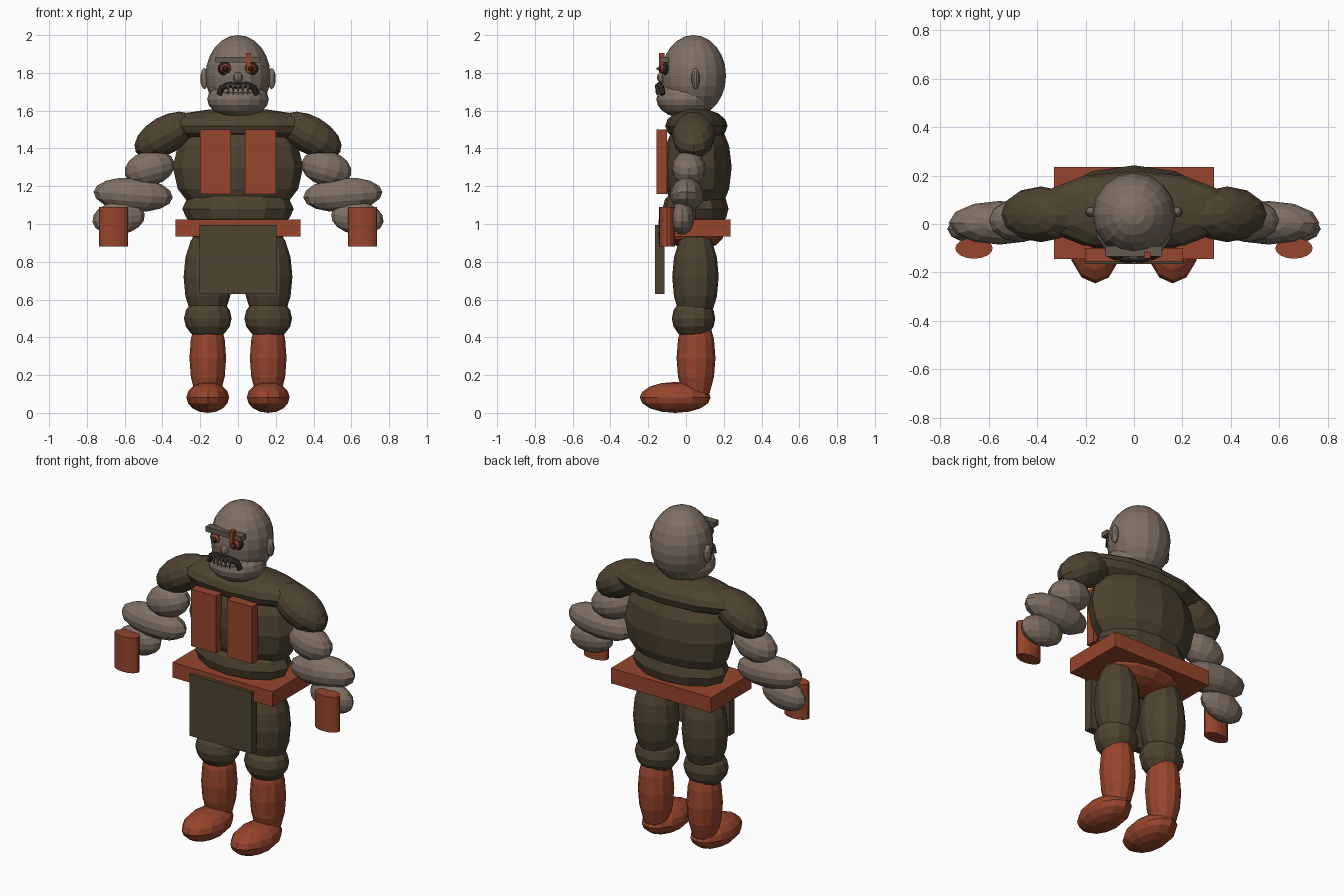
import bpy, math
from mathutils import Matrix, Vector

cube = bpy.data.objects.get("Cube")
if cube:
    bpy.data.objects.remove(cube, do_unlink=True)


def material(name, rgb):
    m = bpy.data.materials.new(name)
    m.use_nodes = True
    m.diffuse_color = (*rgb, 1)
    m.node_tree.nodes["Principled BSDF"].inputs["Base Color"].default_value = (*rgb, 1)
    return m


SKIN = material("grey brown skin", (0.21, 0.16, 0.125))
RED = material("rust red leather", (0.31, 0.06, 0.026))
OLIVE = material("dark olive cloth", (0.076, 0.056, 0.03))
BROW = material("dull brow", (0.13, 0.1, 0.075))
DARK = material("dark hair", (0.02, 0.017, 0.016))


def finish(name, mat):
    ob = bpy.context.object
    ob.name = name
    ob.data.materials.append(mat)
    return ob


def place(ob, centre, size, tilt):
    ob.data.transform(Matrix.Translation(centre) @ Matrix.Rotation(math.radians(tilt), 4, "Y")
                      @ Matrix.Diagonal((*size, 1)))


def ball(name, mat, centre, radii, tilt=0, seg=12, rings=8):
    bpy.ops.mesh.primitive_uv_sphere_add(segments=seg, ring_count=rings, radius=1)
    place(finish(name, mat), centre, radii, tilt)


def box(name, mat, low, high):
    bpy.ops.mesh.primitive_cube_add(size=1)
    low, high = Vector(low), Vector(high)
    place(finish(name, mat), (low + high) / 2, high - low, 0)


def tube(name, mat, centre, radii):
    bpy.ops.mesh.primitive_cylinder_add(vertices=16, radius=1, depth=2)
    place(finish(name, mat), centre, radii, 0)


# Head
ball("skull", SKIN, (0, 0.04, 1.785), (0.172, 0.172, 0.215), seg=16, rings=12)
ball("jaw", SKIN, (0, -0.005, 1.66), (0.163, 0.152, 0.1), seg=16, rings=10)
ball("muzzle", SKIN, (0, -0.05, 1.695), (0.115, 0.105, 0.058))
ball("nose", SKIN, (0, -0.125, 1.775), (0.026, 0.03, 0.03), seg=8, rings=6)
box("brow_bar", BROW, (-0.12, -0.135, 1.855), (0.115, -0.09, 1.885))
box("brow_scar", RED, (0.042, -0.142, 1.8), (0.068, -0.115, 1.905))

# Drooping moustache swept along an arch
curve = bpy.data.curves.new("moustache", "CURVE")
curve.dimensions = "3D"
curve.bevel_depth = 0.016
curve.bevel_resolution = 1
curve.use_fill_caps = True
path = [(-0.1, -0.122, 1.685), (-0.085, -0.13, 1.722), (-0.045, -0.142, 1.738), (0, -0.145, 1.73)]
path += [(-x, y, z) for x, y, z in reversed(path[:-1])]
spline = curve.splines.new("POLY")
spline.points.add(len(path) - 1)
for point, co in zip(spline.points, path):
    point.co = (*co, 1)
moustache = bpy.data.objects.new("moustache", curve)
bpy.context.collection.objects.link(moustache)
bpy.ops.object.select_all(action="DESELECT")
moustache.select_set(True)
bpy.context.view_layer.objects.active = moustache
bpy.ops.object.convert(target="MESH")
finish("moustache", DARK)

# Row of teeth hanging under it
for i in range(-2, 3):
    bpy.ops.mesh.primitive_cone_add(vertices=6, radius1=1, radius2=0.3, depth=2)
    place(finish("tooth", SKIN), (i * 0.026, -0.157 + abs(i) * 0.003, 1.712),
          (0.009, 0.008, 0.026), 180)

# Torso and clothing
ball("chest", OLIVE, (0, 0.06, 1.3), (0.345, 0.182, 0.3))
ball("shoulder_yoke", OLIVE, (0, 0.055, 1.52), (0.42, 0.165, 0.092))
ball("belly", OLIVE, (0, 0.05, 1.08), (0.295, 0.175, 0.13))
ball("pelvis", RED, (0, 0.05, 0.96), (0.255, 0.155, 0.1))
box("belt", RED, (-0.33, -0.145, 0.935), (0.33, 0.235, 1.025))
box("apron", OLIVE, (-0.205, -0.165, 0.63), (0.205, -0.115, 0.995))

# Paired parts
for s, side in ((1, "left"), (-1, "right")):
    ball(side + "_ear", SKIN, (s * 0.178, 0.05, 1.77), (0.023, 0.022, 0.055), seg=10)
    for part, mat, depth, size in (("eye_socket", DARK, -0.105, 0.04), ("eye_iris", RED, -0.117, 0.029),
                                   ("eye_ring", DARK, -0.127, 0.02), ("eye_pupil", RED, -0.136, 0.01)):
        ball(f"{side}_{part}", mat, (s * 0.066, depth, 1.822), (size * 1.05, 0.022, size * 0.9))
    box(side + "_chest_plate", RED, (min(s * 0.037, s * 0.202), -0.155, 1.16),
        (max(s * 0.037, s * 0.202), -0.1, 1.5))

    # Arms
    ball(side + "_shoulder", OLIVE, (s * 0.385, 0.04, 1.47), (0.18, 0.115, 0.1), s * 30)
    ball(side + "_upper_arm", SKIN, (s * 0.468, 0.015, 1.295), (0.135, 0.09, 0.093), s * 15)
    ball(side + "_forearm", SKIN, (s * 0.555, 0.005, 1.155), (0.21, 0.09, 0.09), s * -4)
    ball(side + "_hand", SKIN, (s * 0.632, -0.02, 1.032), (0.14, 0.065, 0.088), s * 8)
    tube(side + "_hand_grip", RED, (s * 0.66, -0.1, 0.985), (0.077, 0.043, 0.105))

    # Legs
    ball(side + "_thigh", OLIVE, (s * 0.16, 0.05, 0.72), (0.128, 0.123, 0.27))
    ball(side + "_knee", OLIVE, (s * 0.16, 0.04, 0.5), (0.126, 0.115, 0.112))
    ball(side + "_shin", RED, (s * 0.16, 0.053, 0.29), (0.097, 0.103, 0.26))
    ball(side + "_foot", RED, (s * 0.16, -0.057, 0.082), (0.113, 0.188, 0.082))
